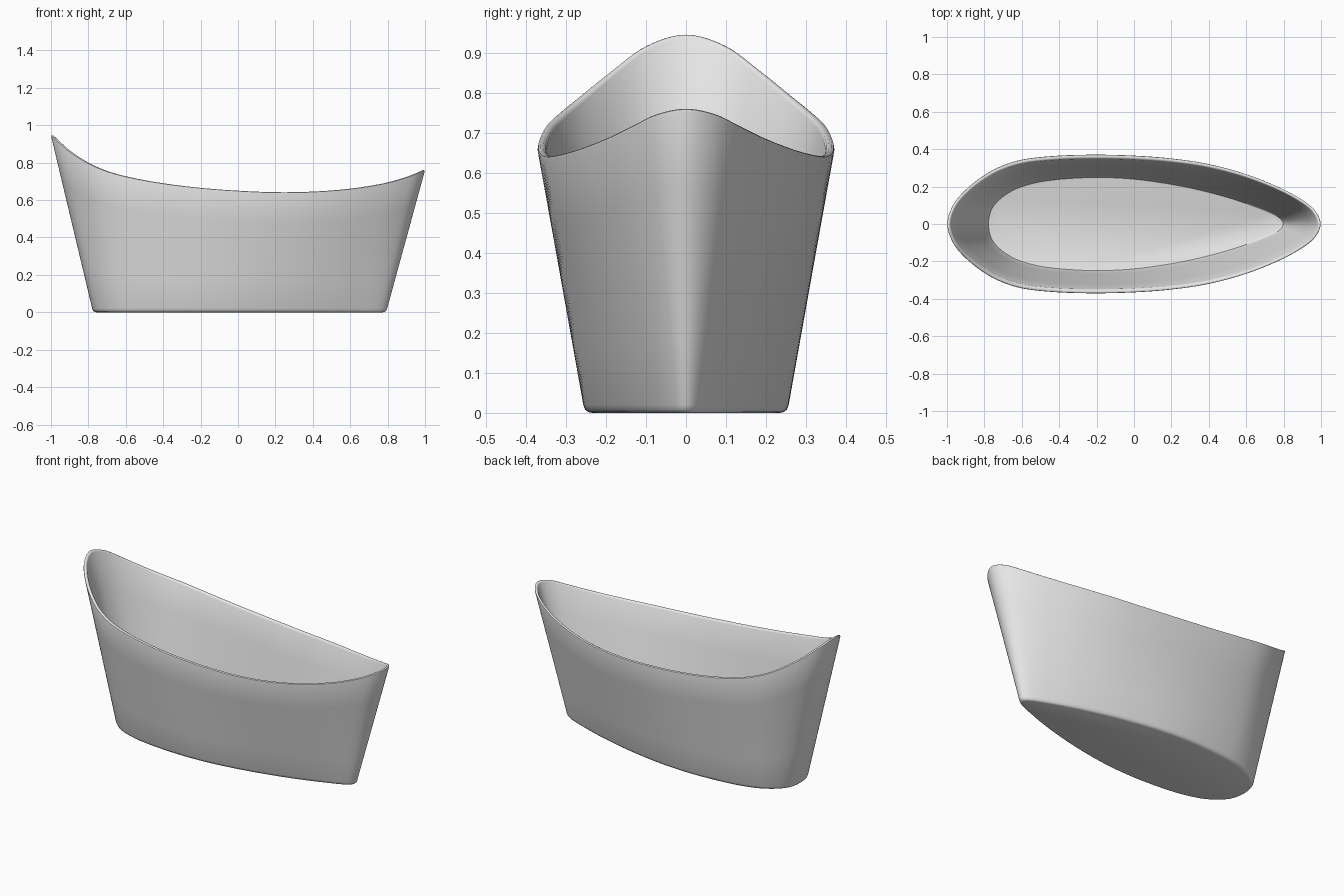
import bpy
import bmesh
from mathutils import Vector

cube = bpy.data.objects.get("Cube")
if cube:
    bpy.data.objects.remove(cube, do_unlink=True)

# Half outline from the tall end to the narrow end: rim x, y, z and base x, y
HALF = [
    (-1.00, 0.000, 0.945, -0.775, 0.000),
    (-0.97, 0.100, 0.917, -0.760, 0.080),
    (-0.90, 0.185, 0.857, -0.715, 0.138),
    (-0.80, 0.263, 0.795, -0.650, 0.183),
    (-0.70, 0.315, 0.753, -0.580, 0.210),
    (-0.58, 0.349, 0.721, -0.490, 0.231),
    (-0.40, 0.367, 0.689, -0.350, 0.247),
    (-0.20, 0.372, 0.665, -0.180, 0.253),
    (0.00, 0.367, 0.650, 0.000, 0.242),
    (0.20, 0.352, 0.642, 0.180, 0.214),
    (0.40, 0.322, 0.645, 0.350, 0.177),
    (0.60, 0.268, 0.660, 0.520, 0.129),
    (0.78, 0.196, 0.688, 0.660, 0.080),
    (0.90, 0.130, 0.720, 0.740, 0.048),
    (0.97, 0.072, 0.747, 0.780, 0.023),
    (1.00, 0.000, 0.760, 0.792, 0.000),
]
STEPS = 6
WALL = 0.018
FLOOR = 0.08


def closed_curve(points, steps):
    """Smooth closed curve through the points."""
    pts = [Vector(p) for p in points]
    n = len(pts)
    out = []
    for i in range(n):
        a, b, c, d = (pts[(i + k) % n] for k in (-1, 0, 1, 2))
        for s in range(steps):
            t = s / steps
            out.append(0.5 * (2 * b + (c - a) * t + (2 * a - 5 * b + 4 * c - d) * t ** 2
                              + (3 * b - a - 3 * c + d) * t ** 3))
    return out


mirrored = [(x, -y, z, u, -v) for x, y, z, u, v in reversed(HALF[1:-1])]
outline = closed_curve(HALF + mirrored, STEPS)

# Section through the wall: fraction of rim height, added height, inset
section = [
    (0, 0.000, 0.022), (0, 0.002, 0.011), (0, 0.008, 0.003), (0, 0.020, 0.000),
    (0.25, 0, 0), (0.5, 0, 0), (0.75, 0, 0),
    (1, -0.008, 0), (1, -0.002, 0.002), (1, 0, 0.006),
    (1, 0, WALL - 0.006), (1, -0.003, WALL - 0.002), (1, -0.010, WALL),
    (0.75, 0, WALL), (0.5, 0, WALL), (0.25, 0, WALL),
    (0, FLOOR + 0.012, WALL), (0, FLOOR + 0.003, WALL + 0.003), (0, FLOOR, WALL + 0.012),
]

bm = bmesh.new()
rings = []
for frac, add, inset in section:
    ring = []
    for x, y, zr, u, v in outline:
        z = frac * zr + add
        t = z / zr
        px, py = u + (x - u) * t, v + (y - v) * t
        ring.append(bm.verts.new((px * (1 - inset), py * (1 - inset / 0.3), z)))
    rings.append(ring)

# Skin the walls and close the underside and the inner floor
count = len(outline)
for low, high in zip(rings, rings[1:]):
    for i in range(count):
        j = (i + 1) % count
        bm.faces.new((low[i], low[j], high[j], high[i]))
bm.faces.new(rings[0])
bm.faces.new(rings[-1])
bmesh.ops.recalc_face_normals(bm, faces=bm.faces[:])

mesh = bpy.data.meshes.new("bathtub")
bm.to_mesh(mesh)
bm.free()
tub = bpy.data.objects.new("bathtub", mesh)
bpy.context.collection.objects.link(tub)

# Plain pale enamel
mat = bpy.data.materials.new("pale_enamel")
mat.use_nodes = True
colour = (0.8, 0.8, 0.8, 1.0)
mat.diffuse_color = colour
mat.node_tree.nodes["Principled BSDF"].inputs["Base Color"].default_value = colour
mesh.materials.append(mat)

bpy.ops.object.select_all(action='DESELECT')
tub.select_set(True)
bpy.context.view_layer.objects.active = tub
bpy.ops.object.shade_smooth_by_angle(angle=0.7)
